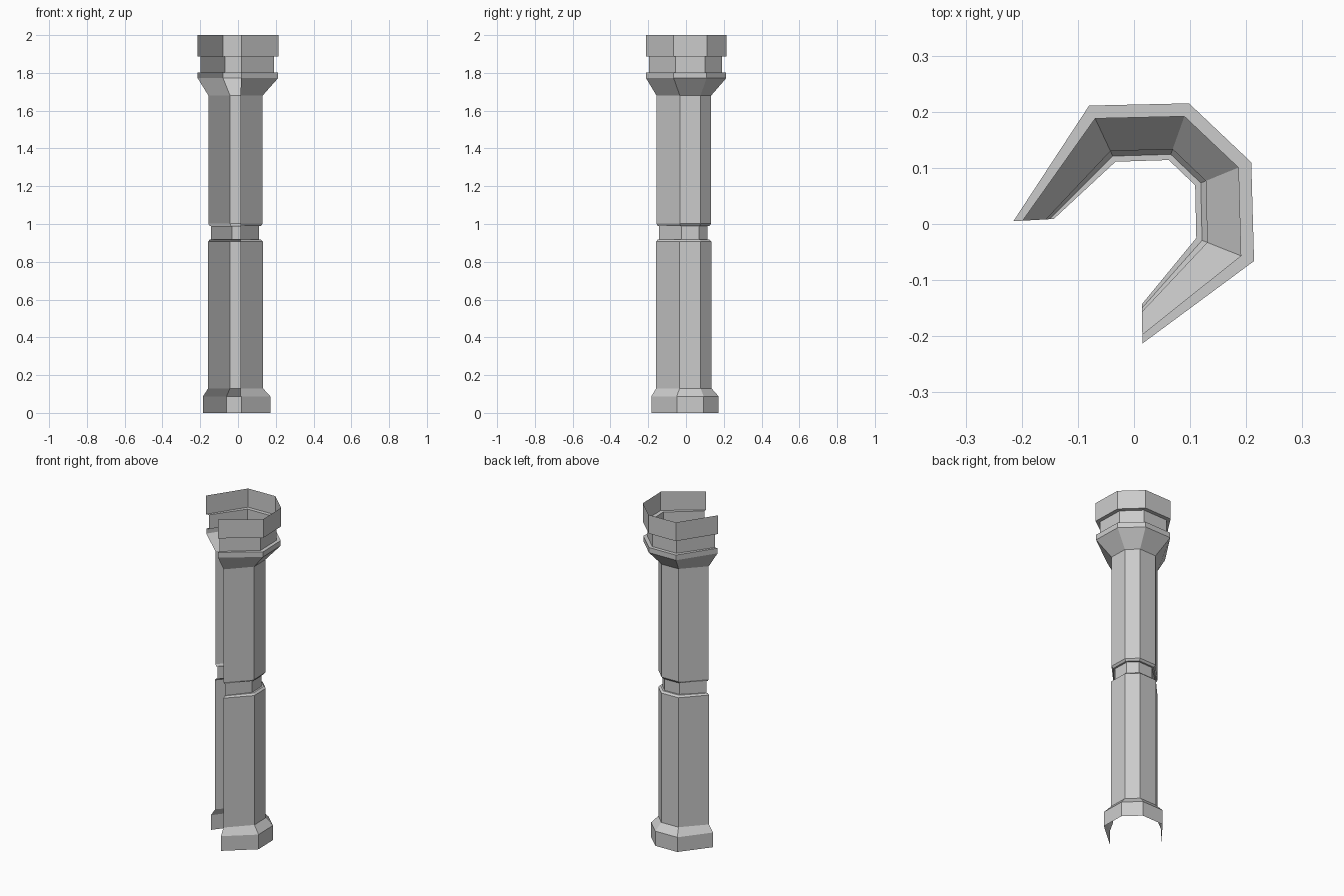
import bpy

if "Cube" in bpy.data.objects:
    bpy.data.objects.remove(bpy.data.objects["Cube"])

# Plan outlines of the broken octagonal shell: at the narrow collar and at the wide cap
NARROW = [(-0.143, 0.009), (-0.033, 0.111), (0.062, 0.114),
          (0.109, 0.069), (0.111, -0.025), (0.014, -0.143)]
WIDE = [(-0.215, 0.005), (-0.08, 0.211), (0.098, 0.215),
        (0.209, 0.11), (0.214, -0.066), (0.015, -0.213)]


def ring(width, z):
    """Outline blended between narrow (0) and wide (1) at height z."""
    return [(a[0] + (b[0] - a[0]) * width, a[1] + (b[1] - a[1]) * width, z)
            for a, b in zip(NARROW, WIDE)]


def shell(name, profile):
    """Open-sided shell lofted through (width, height) levels."""
    n = len(NARROW)
    verts = [p for w, z in profile for p in ring(w, z)]
    faces = [(r * n + i, (r + 1) * n + i, (r + 1) * n + i + 1, r * n + i + 1)
             for r in range(len(profile) - 1) for i in range(n - 1)]
    mesh = bpy.data.meshes.new(name)
    mesh.from_pydata(verts, [], faces)
    obj = bpy.data.objects.new(name, mesh)
    bpy.context.collection.objects.link(obj)
    return obj


# Base block with sloped top
shell("base", [(0.58, 0), (0.58, 0.088), (0.21, 0.13)])
# Lower shaft with chamfered upper rim
shell("lower_shaft", [(0.21, 0.13), (0.21, 0.907), (0.1, 0.917), (0.0, 0.917)])
# Recessed collar
shell("collar", [(0.0, 0.917), (0.0, 0.99)])
# Upper shaft with chamfered lower rim
shell("upper_shaft", [(0.0, 0.99), (0.1, 0.99), (0.19, 1.002), (0.19, 1.68)])
# Flared capital with a thin band
shell("flare", [(0.19, 1.68), (0.98, 1.772), (0.98, 1.803), (0.77, 1.803)])
# Recessed capital neck
shell("capital_neck", [(0.77, 1.803), (0.77, 1.888)])
# Top cap, open above
shell("cap", [(0.77, 1.888), (1.0, 1.888), (1.0, 2.0)])
